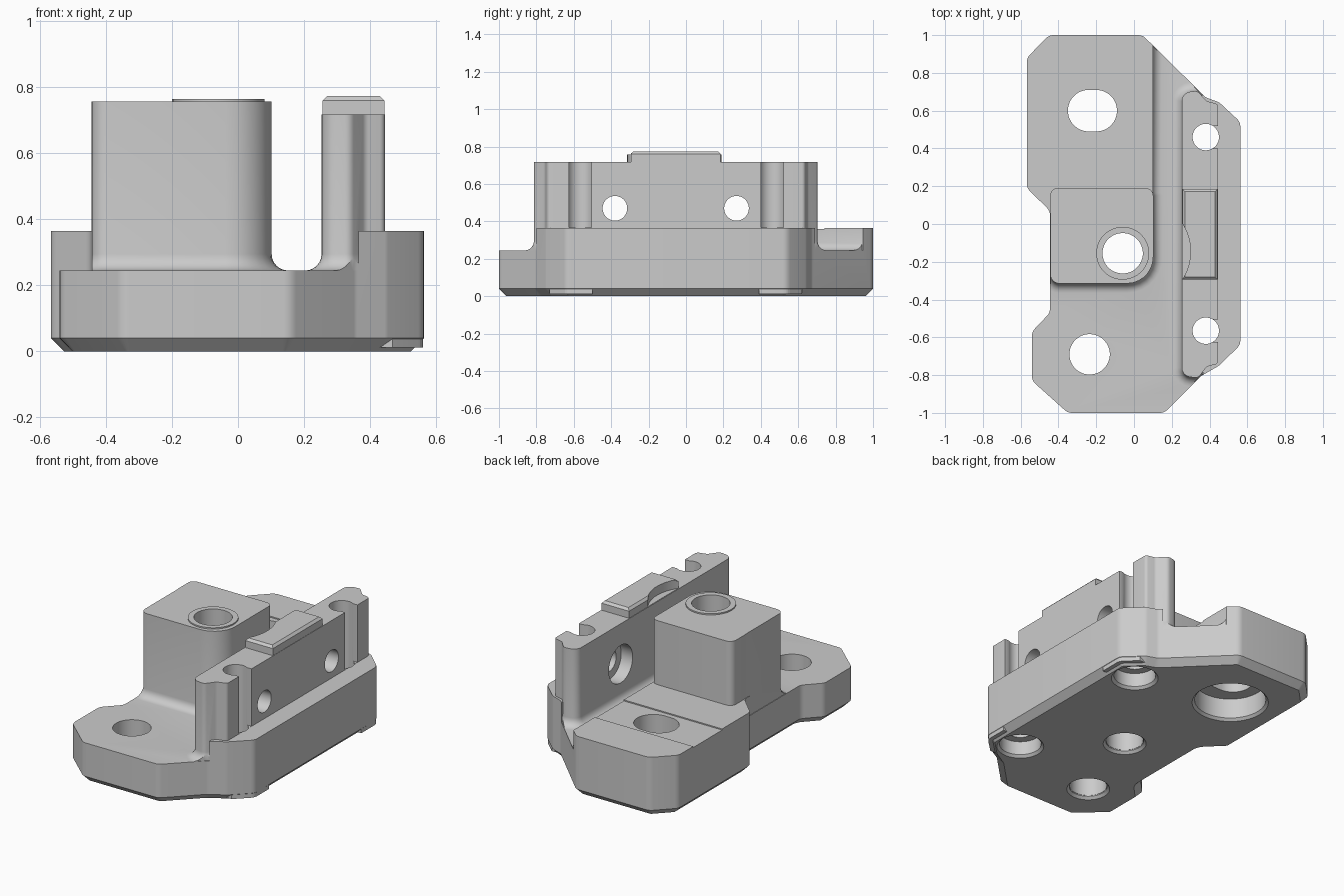
import bpy, bmesh, math
from mathutils import Vector, Matrix

if "Cube" in bpy.data.objects:
    bpy.data.objects.remove(bpy.data.objects["Cube"])

grey = bpy.data.materials.new("grey")
grey.diffuse_color = (0.6, 0.6, 0.6, 1)
grey.use_nodes = True
grey.node_tree.nodes["Principled BSDF"].inputs["Base Color"].default_value = grey.diffuse_color


def offset(pts, d):
    """Mitred outward offset of a counter-clockwise outline."""
    out = []
    for i, p in enumerate(pts):
        a = (p - pts[i - 1]).normalized()
        b = (pts[(i + 1) % len(pts)] - p).normalized()
        na, nb = Vector((a.y, -a.x)), Vector((b.y, -b.x))
        out.append(p + (na + nb) * d / max(0.3, 1 + na.dot(nb)))
    return out


def rounded(corners, steps=7):
    """Outline from (x, y, radius) corners."""
    out = []
    n = len(corners)
    for i, (x, y, r) in enumerate(corners):
        p = Vector((x, y))
        a = (Vector(corners[i - 1][:2]) - p).normalized()
        b = (Vector(corners[(i + 1) % n][:2]) - p).normalized()
        half = math.acos(max(-1, min(1, a.dot(b)))) / 2
        t = r / math.tan(half)
        c = p + (a + b).normalized() * r / math.sin(half)
        u, v = p + a * t - c, p + b * t - c
        start = math.atan2(u.y, u.x)
        sweep = math.atan2(u.x * v.y - u.y * v.x, u.dot(v))
        for k in range(steps + 1):
            g = start + sweep * k / steps
            out.append(c + Vector((math.cos(g), math.sin(g))) * r)
    return out


def loft(name, pts, rings):
    """Stack the outline at each (z, offset) and cap the ends."""
    bm = bmesh.new()
    layers = [[bm.verts.new((p.x, p.y, z)) for p in offset(pts, d)] for z, d in rings]
    n = len(pts)
    bm.faces.new(layers[0][::-1])
    bm.faces.new(layers[-1])
    for lo, hi in zip(layers, layers[1:]):
        for i in range(n):
            j = (i + 1) % n
            bm.faces.new((lo[i], lo[j], hi[j], hi[i]))
    me = bpy.data.meshes.new(name)
    bm.to_mesh(me)
    bm.free()
    ob = bpy.data.objects.new(name, me)
    bpy.context.collection.objects.link(ob)
    me.materials.append(grey)
    return ob


def skirted(name, pts, top, r=0.05, floor=0.245):
    """Upright part with a concave fillet where it meets the floor."""
    rings = [(floor - 0.03, r)]
    for k in range(7):
        t = k / 6 * math.pi / 2
        rings.append((floor + r * (1 - math.cos(t)), r * (1 - math.sin(t))))
    return loft(name, pts, rings + [(top, 0)])


def box(name, x0, x1, y0, y1, z0, z1):
    pts = [Vector(p) for p in ((x0, y0), (x1, y0), (x1, y1), (x0, y1))]
    return loft(name, pts, [(z0, 0), (z1, 0)])


def disc(x, y, r, stretch=0.0, n=40):
    pts = []
    for k in range(n):
        a = 2 * math.pi * (k + 0.5) / n
        pts.append(Vector((x + r * math.cos(a) + math.copysign(stretch, math.cos(a)),
                           y + r * math.sin(a))))
    return pts


def combine(target, other, op):
    m = target.modifiers.new(op, 'BOOLEAN')
    m.operation, m.object, m.solver = op, other, 'EXACT'
    bpy.context.view_layer.objects.active = target
    bpy.ops.object.modifier_apply(modifier=m.name)
    bpy.data.objects.remove(other)


# base plate with chamfered underside
outline = rounded([(x, y, 0.055) for x, y in (
    (-0.35, -1), (0.16, -1), (0.355, -0.805), (0.45, -0.75), (0.563, -0.64), (0.563, 0.54),
    (0.45, 0.645), (0.38, 0.67), (0.045, 1), (-0.45, 1), (-0.567, 0.88), (-0.567, 0.19),
    (-0.445, 0.07), (-0.445, -0.47), (-0.54, -0.57), (-0.54, -0.83))], 4)
body = loft("bracket_body", outline, [(0, -0.04), (0.04, 0), (0.365, 0)])

# lower floor, leaving the rear block and the side rail raised
floor_pts = [Vector(p) for p in (
    (-0.8, -1.2), (0.365, -1.2), (0.365, -0.78), (0.3, -0.7), (0.3, 0.6), (0.36, 0.67), (0.36, 1.2),
    (0.1, 1.2), (0.1, 0.1), (-0.2, 0.1), (-0.4, 0.02), (-0.8, 0.02))]
combine(body, loft("floor_cut", floor_pts, [(0.245, 0), (0.9, 0)]), 'DIFFERENCE')
combine(body, box("shallow_groove", -0.8, 0.2, 0.46, 0.74, 0.358, 0.5), 'DIFFERENCE')

# fuller edge around the two side screws
for y0, y1 in ((-0.73, -0.5), (0.39, 0.62)):
    pad = box("screw_pad", 0.3, 0.7, y0, y1, 0.012, 0.1)
    combine(pad, loft("clip", outline, [(-0.1, -0.002), (1, -0.002)]), 'INTERSECT')
    combine(body, pad, 'UNION')

# tower, wall and channel fillet, trimmed to the base outline
tower = skirted("tower", rounded([(-0.444, -0.315, 0.05), (0.102, -0.315, 0.14),
                                  (0.102, 0.19, 0.04), (-0.444, 0.19, 0.04)]), 0.757)
wall = skirted("wall", rounded([(0.253, -0.805, 0.05), (0.34, -0.815, 0.03), (0.385, -0.755, 0.03),
                                (0.445, -0.74, 0.02), (0.445, 0.635, 0.02), (0.385, 0.65, 0.03),
                                (0.335, 0.705, 0.03), (0.253, 0.695, 0.05)], 5), 0.717)
edge = skirted("channel_fillet", [Vector(p) for p in
               ((-0.3, 0.05), (0.098, 0.05), (0.098, 1.2), (-0.3, 1.2))], 0.34)
for part in (tower, wall, edge):
    combine(part, loft("clip", outline, [(-0.1, -0.003), (1, -0.003)]), 'INTERSECT')
    combine(body, part, 'UNION')

# raised rim on the tower
combine(body, loft("rim", disc(-0.06, -0.155, 0.14), [(0.7, 0), (0.765, 0)]), 'UNION')

# chamfered tab on the wall, with a curved relief facing the tower
tab = loft("tab", [Vector(p) for p in ((0.256, -0.295), (0.443, -0.295), (0.443, 0.185), (0.256, 0.185))],
           [(0.6, 0), (0.76, 0), (0.774, -0.014)])
combine(tab, loft("relief", disc(0.03, -0.145, 0.27), [(0.719, 0), (0.9, 0)]), 'DIFFERENCE')
combine(body, tab, 'UNION')


def drill(x, y, r, bore, depth, stretch=0.0):
    """Through hole with a counterbore and a small chamfer below."""
    combine(body, loft("hole", disc(x, y, r, stretch), [(-0.1, 0), (1, 0)]), 'DIFFERENCE')
    combine(body, loft("bore", disc(x, y, bore), [(-0.02, 0.035), (0.015, 0), (depth, 0)]),
            'DIFFERENCE')


drill(-0.06, -0.155, 0.107, 0.109, 0.02)
drill(-0.235, -0.69, 0.107, 0.109, 0.02)
drill(-0.22, 0.6, 0.11, 0.205, 0.14, 0.02)
for y in (-0.565, 0.46):
    drill(0.38, y, 0.07, 0.12, 0.1)
    combine(body, box("screw_slot", 0.385, 0.6, y - 0.06, y + 0.06, 0.366, 0.9), 'DIFFERENCE')

# cross holes in the wall, counterbored on the inner side
turn = Matrix.Rotation(math.pi / 2, 4, 'Y')
for y in (-0.38, 0.27):
    for r, x0, x1 in ((0.066, 0.2, 0.6), (0.115, 0.22, 0.33)):
        hole = loft("cross_hole", disc(0, 0, r), [(x0, 0), (x1, 0)])
        hole.data.transform(Matrix.Translation((0, y, 0.47)) @ turn)
        combine(body, hole, 'DIFFERENCE')

bpy.ops.object.select_all(action='DESELECT')
body.select_set(True)
bpy.context.view_layer.objects.active = body
bpy.ops.object.shade_smooth_by_angle(angle=math.radians(30))
